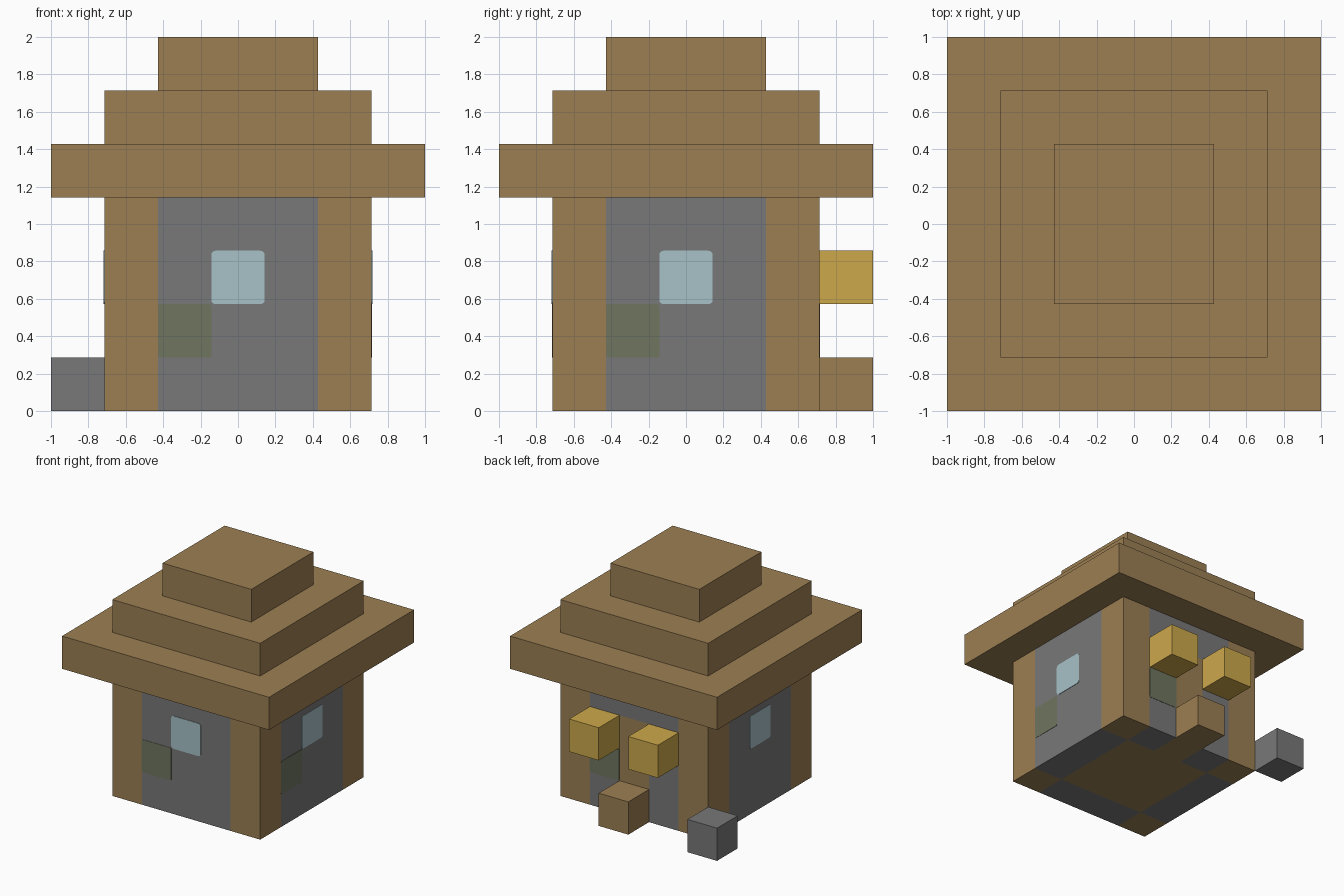
import bpy, bmesh, math
from mathutils import Matrix, Vector

U = 2 / 7  # one block

old = bpy.data.objects.get("Cube")
if old:
    bpy.data.objects.remove(old, do_unlink=True)


def material(name, rgb):
    lin = [((c / 255 + 0.055) / 1.055) ** 2.4 for c in rgb] + [1.0]
    m = bpy.data.materials.new(name)
    m.use_nodes = True
    m.diffuse_color = lin
    m.node_tree.nodes["Principled BSDF"].inputs["Base Color"].default_value = lin
    return m


wood = material("wood", (156, 127, 83))
stone = material("stone", (120, 120, 121))
glass = material("window_glass", (167, 194, 200))
moss = material("moss", (112, 118, 96))
gold = material("lamp_gold", (205, 169, 75))


def box(name, center, size, mat, turn=0, rounding=0.0):
    """Box in block units, turned about z by quarter turns; optional rounded plate corners."""
    bm = bmesh.new()
    bmesh.ops.create_cube(bm, size=1)
    bmesh.ops.scale(bm, vec=Vector(size) * U, verts=bm.verts)
    if rounding:
        edges = [e for e in bm.edges
                 if abs(e.verts[0].co.y - e.verts[1].co.y) > 1e-5]
        bmesh.ops.bevel(bm, geom=edges, offset=rounding, segments=3,
                        profile=0.5, affect='EDGES')
    bmesh.ops.translate(bm, vec=Vector(center) * U, verts=bm.verts)
    bm.transform(Matrix.Rotation(turn * math.pi / 2, 4, 'Z'))
    mesh = bpy.data.meshes.new(name)
    bm.to_mesh(mesh)
    bm.free()
    mesh.materials.append(mat)
    obj = bpy.data.objects.new(name, mesh)
    bpy.context.collection.objects.link(obj)
    return obj


# Stepped roof
for i, width in enumerate((7, 5, 3)):
    box(f"roof_tier_{i + 1}", (0, 0, 4.5 + i), (width, width, 1), wood)

# Corner posts and floor
for k in range(4):
    box(f"corner_post_{k + 1}", (-2, -2, 2), (1, 1, 4), wood, k)
box("floor", (0, 0, 0.5), (3, 3, 1), wood)

# Walls with windows on three sides
for side, k in (("front", 0), ("right", 1), ("left", 3)):
    box(f"{side}_wall", (0, -2, 2), (3, 1, 4), stone, k)
    box(f"{side}_window", (0, -2.5, 2.5), (1, 0.03, 1), glass, k, 0.022)

# Back wall with a door
for a in (-1, 1):
    box("back_wall_panel", (a, -2, 2), (1, 1, 4), stone, 2)
box("door_lintel", (0, -2, 3.5), (1, 1, 1), stone, 2)
box("door", (0, -2, 1.5), (1, 1, 3), wood, 2)

# Moss patches
for side, k in (("front", 0), ("right", 1), ("back", 2)):
    box(f"{side}_moss", (-1, -2.5, 1.5), (1, 0.02, 1), moss, k, 0.012)

# Lamps, doorstep and loose stone behind the house
for a in (-1, 1):
    box("lamp", (a, 3, 2.5), (1, 1, 1), gold)
box("doorstep", (0, 3, 0.5), (1, 1, 1), wood)
box("loose_stone", (-3, 3, 0.5), (1, 1, 1), stone)
